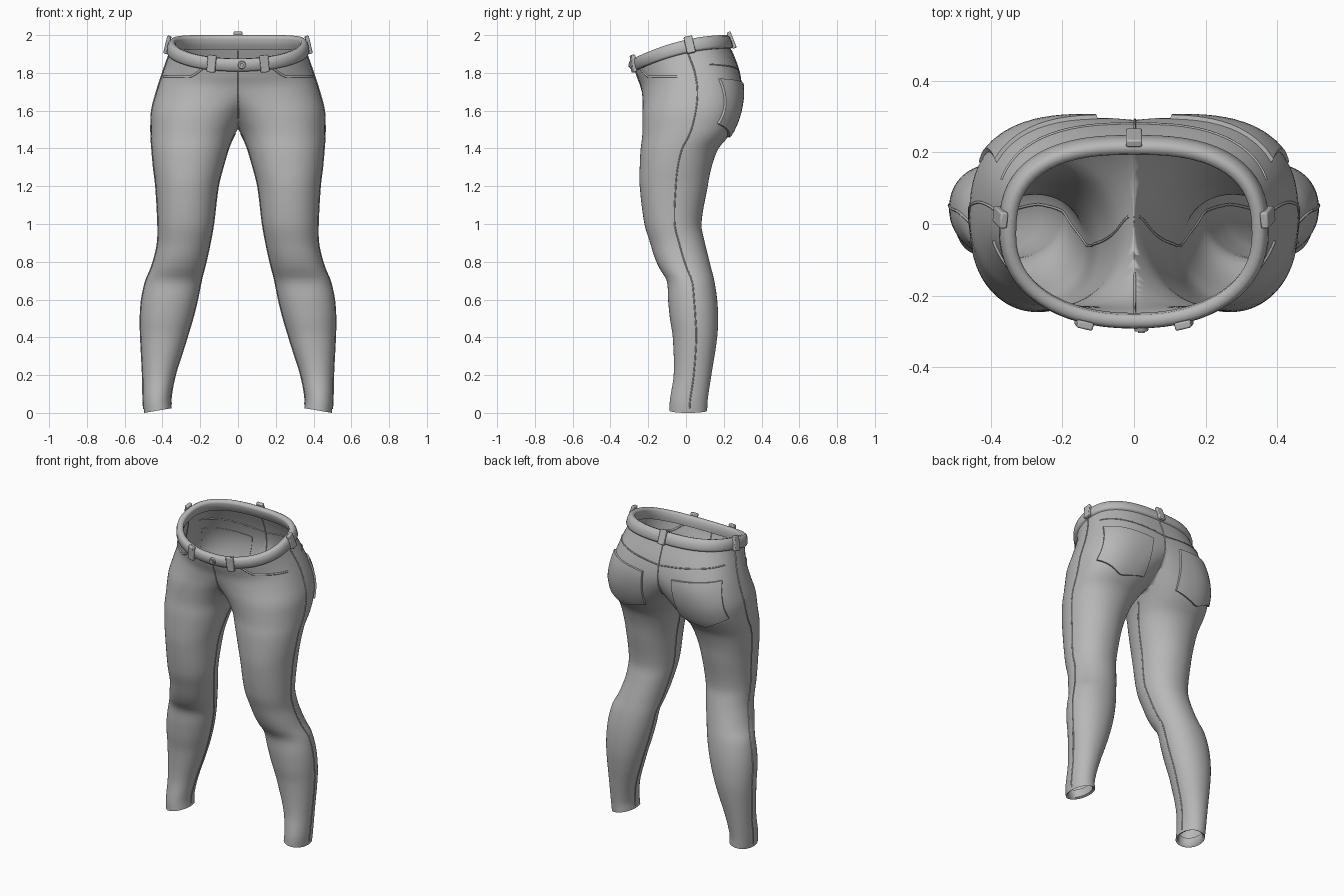
import bpy, bmesh, math
from mathutils import Vector, Matrix

if "Cube" in bpy.data.objects:
    bpy.data.objects.remove(bpy.data.objects["Cube"])

cloth = bpy.data.materials.new("grey cloth")
cloth.diffuse_color = (0.48, 0.48, 0.48, 1)
cloth.use_nodes = True
cloth.node_tree.nodes["Principled BSDF"].inputs["Base Color"].default_value = cloth.diffuse_color

# One leg and hip as levels: height, inner x, outer x, front y, back y
LEVELS = [
    (0.00, .352, .497, -.088, .112), (0.06, .355, .502, -.085, .115),
    (0.20, .330, .505, -.065, .135), (0.40, .270, .515, -.070, .165),
    (0.50, .240, .517, -.085, .170), (0.60, .215, .510, -.095, .165),
    (0.70, .195, .488, -.102, .150), (0.76, .180, .462, -.138, .135),
    (0.82, .165, .443, -.165, .120), (0.90, .148, .426, -.190, .100),
    (1.00, .130, .424, -.220, .082), (1.20, .105, .435, -.245, .115),
    (1.30, .080, .447, -.245, .135), (1.40, .050, .456, -.240, .172),
    (1.46, .025, .460, -.232, .222), (1.51, -.005, .461, -.230, .253),
    (1.60, -.080, .457, -.230, .285), (1.70, -.200, .430, -.230, .297),
    (1.80, -.330, .397, -.240, .277), (1.90, -.364, .364, -.266, .237),
    (1.975, -.346, .346, -.275, .207)]


def smooth(a, b, v):
    t = min(1, max(0, (v - a) / (b - a)))
    return t * t * (3 - 2 * t)


def level(z):
    """Smoothly interpolated inner x, outer x, front y, back y."""
    last = len(LEVELS) - 1
    i = max(k for k in range(last) if k == 0 or LEVELS[k][0] <= z)
    p, q = LEVELS[i], LEVELS[i + 1]
    o, r = LEVELS[max(i - 1, 0)], LEVELS[min(i + 2, last)]
    h = q[0] - p[0]
    t = (z - p[0]) / h
    out = []
    for c in range(1, 5):
        m0 = (q[c] - o[c]) / (q[0] - o[0]) * h
        m1 = (r[c] - p[c]) / (r[0] - p[0]) * h
        out.append((2*t**3 - 3*t*t + 1) * p[c] + (t**3 - 2*t*t + t) * m0
                   + (3*t*t - 2*t**3) * q[c] + (t**3 - t*t) * m1)
    if z >= 1.9:
        out[0] = -out[1]
    return out


def power(z, back):
    return 2.1 + (0.5 if back else 0.1) * smooth(1.3, 1.7, z)


def ring(z, a):
    """Point on the cloth at level z and angle a (0 outer, 90 back)."""
    xi, xo, yf, yb = level(z)
    c, s = math.cos(a), math.sin(a)
    e = 2 / power(z, s > 0)
    x = (xi + xo) / 2 + (xo - xi) / 2 * math.copysign(abs(c) ** e, c)
    y = (yf + yb) / 2 + (yb - yf) / 2 * math.copysign(abs(s) ** e, s)
    dip = (0.222 * y - 0.484 * y * y) * smooth(1.5, 1.9, z)    # waist dips in front
    hem = (xo - x) * 0.17 * max(0, 1 - z / 0.3)                # hem rises inward
    return Vector((x, y, z + dip + hem))


def frame(z, a):
    d = 0.004
    t = (ring(z, a + d) - ring(z, a - d)).normalized()
    u = (ring(z + d, a) - ring(z - d, a)).normalized()
    n = t.cross(u).normalized()
    return t, n.cross(t), n


def lifted(z, a, off):
    return ring(z, a) + frame(z, a)[2] * off


def locate(x, z, back):
    """Level and angle of the cloth point seen at x, z from front or back."""
    lv, a = z, 0
    for _ in range(25):
        xi, xo = level(lv)[:2]
        u = max(-.999, min(.999, (x - (xi + xo) / 2) * 2 / (xo - xi)))
        a = math.acos(math.copysign(abs(u) ** (power(lv, back) / 2), u))
        a = a if back else -a
        lv = min(1.97, lv + 0.8 * (z - ring(lv, a).z))
    return lv, a


def finish(name, bm, angle=40, mirror=False, bevel=0):
    bmesh.ops.recalc_face_normals(bm, faces=bm.faces)
    me = bpy.data.meshes.new(name)
    bm.to_mesh(me)
    bm.free()
    ob = bpy.data.objects.new(name, me)
    bpy.context.collection.objects.link(ob)
    me.materials.append(cloth)
    bpy.ops.object.select_all(action='DESELECT')
    ob.select_set(True)
    bpy.context.view_layer.objects.active = ob
    bpy.ops.object.shade_smooth_by_angle(angle=math.radians(angle))
    if bevel:
        b = ob.modifiers.new("bevel", 'BEVEL')
        b.width, b.segments = bevel, 2
    if mirror:
        m = ob.modifiers.new("mirror", 'MIRROR')
        m.merge_threshold = 0.002
    return ob


def skin(bm, rows, wrap_u=True, wrap_v=False):
    vs = [[bm.verts.new(p) for p in r] for r in rows]
    n, m = len(vs), len(vs[0])
    for i in range(n if wrap_v else n - 1):
        for j in range(m if wrap_u else m - 1):
            k, l = (i + 1) % n, (j + 1) % m
            bm.faces.new((vs[i][j], vs[i][l], vs[k][l], vs[k][j]))


N = 64
ANG = [2 * math.pi * j / N for j in range(N)]

# Trouser legs and hips, with the hem folded inside
bm = bmesh.new()
rows = [[lifted(z, a, -0.013) for a in ANG] for z in (0.06, 0.008)]
rows += [[ring(z, a) for a in ANG] for z in [0.0, 0.008] + [0.025 * k for k in range(1, 78)]]
skin(bm, rows)
bmesh.ops.bisect_plane(bm, geom=bm.verts[:] + bm.edges[:] + bm.faces[:],
                       plane_co=(0, 0, 0), plane_no=(1, 0, 0), clear_inner=True)
finish("trouser_legs", bm, 60, True)

# Waistband, a rounded strip around the opening
bm = bmesh.new()
strip = [(1.905, -.018), (1.903, .010), (1.912, .018), (1.94, .021), (1.963, .018),
         (1.973, .008), (1.973, -.012), (1.962, -.020), (1.93, -.022)]
skin(bm, [[lifted(z, a, o) for a in ANG] for z, o in strip], wrap_v=True)
finish("waistband", bm, 60)


# Belt loops
def belt_loop(name, a, mirror):
    t, u, n = frame(1.94, a)
    c = ring(1.94, a) + n * 0.022
    bm = bmesh.new()
    mat = Matrix.Translation(c) @ Matrix((t, u, n)).transposed().to_4x4() \
        @ Matrix.Diagonal((0.046, 0.092, 0.022, 1))
    bmesh.ops.create_cube(bm, size=1, matrix=mat)
    finish(name, bm, 40, mirror, 0.005)


belt_loop("front_belt_loops", locate(0.135, 1.848, False)[1], True)
belt_loop("side_belt_loops", math.radians(6), True)
belt_loop("back_belt_loop", math.radians(90), False)

# Waist button with a raised centre
t, u, n = frame(1.94, locate(0.02, 1.845, False)[1])
base = ring(1.94, locate(0.02, 1.845, False)[1])
bm = bmesh.new()
for r, off, d in ((0.022, 0.022, 0.012), (0.011, 0.028, 0.010)):
    mat = Matrix.Translation(base + n * off) @ Matrix((t, u, n)).transposed().to_4x4()
    bmesh.ops.create_cone(bm, cap_ends=True, segments=20, radius1=r, radius2=r * 0.85,
                          depth=d, matrix=mat)
finish("button", bm, 30)

# Back pockets, patches with a pointed bottom that follow the seat
bm = bmesh.new()
G = [0, 0.015] + [k / 12 for k in range(1, 12)] + [0.985, 1]
rows = []
for v in G:
    row = []
    for w in G:
        top = 1.745 + 0.025 * w
        bottom = 1.50 - 0.045 * w / 0.55 if w < 0.55 else 1.455 + 0.075 * (w - 0.55) / 0.45
        x = (0.10 + 0.285 * w) * v + (0.125 + 0.305 * w) * (1 - v)
        edge = v in (0, 1) or w in (0, 1)
        row.append(lifted(*locate(x, bottom + (top - bottom) * v, True),
                          -0.004 if edge else 0.011))
    rows.append(row)
skin(bm, rows, wrap_u=False)
finish("back_pockets", bm, 45, True)


# Seams as fine cords lying on the cloth
def seam(name, pts, radius=0.004, both=True):
    cu = bpy.data.curves.new(name, 'CURVE')
    cu.dimensions = '3D'
    cu.bevel_depth, cu.bevel_resolution = radius, 1
    for s in ((1, -1) if both else (1,)):
        sp = cu.splines.new('POLY')
        sp.points.add(len(pts) - 1)
        for q, p in zip(sp.points, pts):
            q.co = (p.x * s, p.y, p.z, 1)
    cu.materials.append(cloth)
    bpy.context.collection.objects.link(bpy.data.objects.new(name, cu))


def span(a, b, n=40):
    return [a + (b - a) * k / n for k in range(n + 1)]


seam("side_seams", [lifted(z, math.radians(3), 0) for z in span(0.02, 1.9, 70)])
seam("inner_leg_seams", [lifted(z, math.radians(177), 0) for z in span(0.02, 1.48, 60)])
seam("front_pocket_seams",
     [lifted(*locate(x, 1.78 + 0.05 * smooth(0.26, 0.16, x) if x < 0.26 else 1.78, False), 0)
      for x in span(0.17, 0.392)], 0.006)
seam("yoke_seams", [lifted(*locate(x, 1.805 + 0.11 * x, True), 0) for x in span(0, 0.37)])
seam("fly_seam", [lifted(*locate(0.002, z, False), 0) for z in span(1.56, 1.81)], 0.004, False)
seam("seat_seam", [lifted(*locate(0.002, z, True), 0) for z in span(1.60, 1.92)], 0.004, False)
